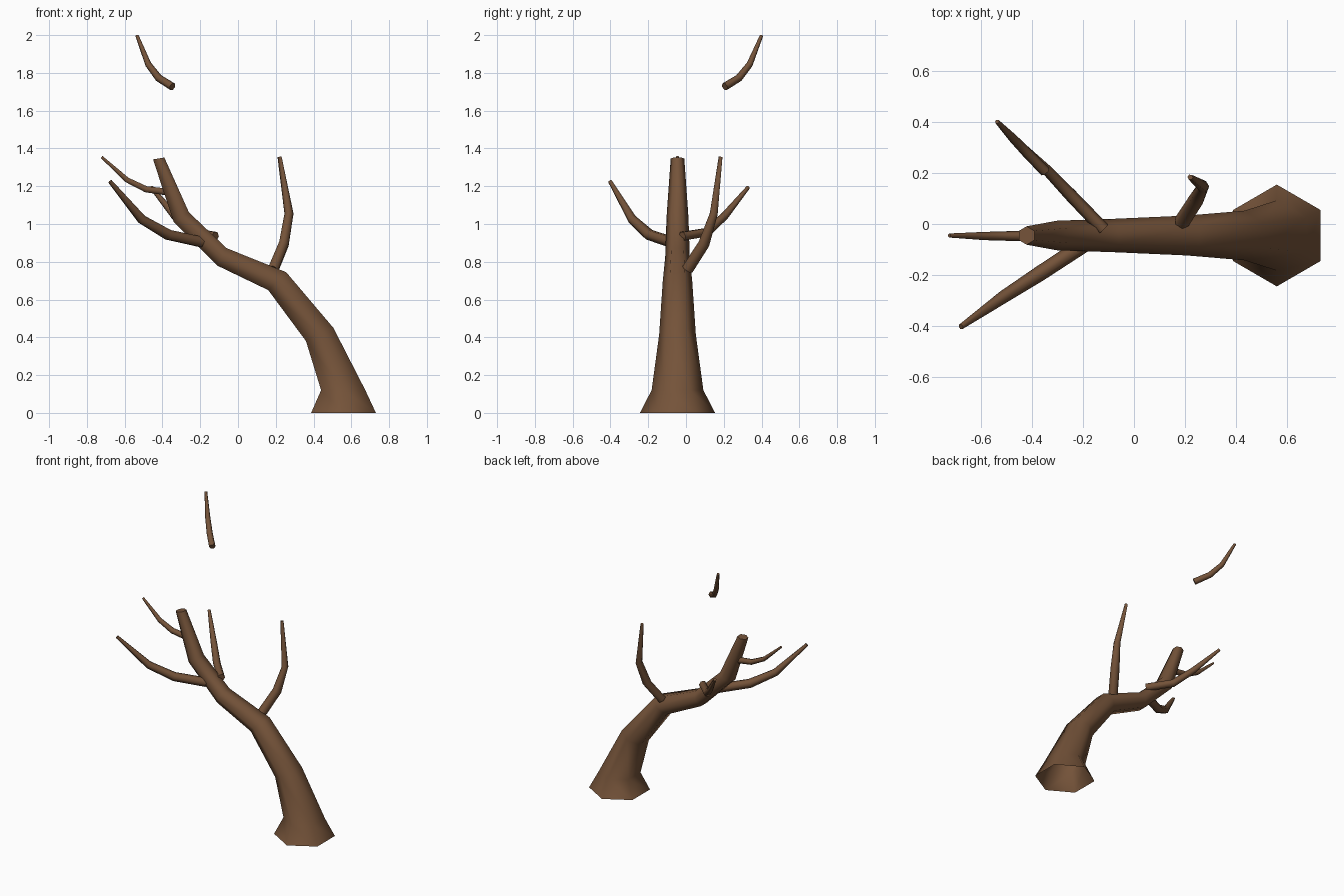
import bpy, bmesh, math
from mathutils import Vector

if "Cube" in bpy.data.objects:
    bpy.data.objects.remove(bpy.data.objects["Cube"])

bark = bpy.data.materials.new("brown bark")
bark.diffuse_color = (0.175, 0.086, 0.041, 1)
bark.use_nodes = True
bark.node_tree.nodes["Principled BSDF"].inputs["Base Color"].default_value = bark.diffuse_color


def loft(name, rings, cap_start, cap_end):
    """Skin six-sided rings; each ring is (centre, half axis u, half axis v)."""
    bm = bmesh.new()
    loops = []
    for c, u, v in rings:
        loops.append([bm.verts.new(c + u * math.sin(a) + v * math.cos(a))
                      for a in (math.tau * i / 6 for i in range(6))])
    for a, b in zip(loops, loops[1:]):
        for i in range(6):
            j = (i + 1) % 6
            bm.faces.new((a[i], a[j], b[j], b[i])).smooth = True
    if cap_start:
        bm.faces.new(loops[0][::-1])
    if cap_end:
        bm.faces.new(loops[-1])
    bmesh.ops.recalc_face_normals(bm, faces=bm.faces)
    me = bpy.data.meshes.new(name)
    bm.to_mesh(me)
    bm.free()
    me.materials.append(bark)
    ob = bpy.data.objects.new(name, me)
    bpy.context.collection.objects.link(ob)
    return ob


def branch(name, points, radii):
    """Tapering limb whose rings follow the bends of the path."""
    pts = [Vector(p) for p in points]
    rings = []
    for i, (p, r) in enumerate(zip(pts, radii)):
        before = (p - pts[i - 1]).normalized() if i else Vector()
        after = (pts[i + 1] - p).normalized() if i < len(pts) - 1 else Vector()
        t = (before + after).normalized()
        side = t.cross(Vector((0, 0, 1))).normalized()
        rings.append((p, side.cross(t) * r, side * r))
    return loft(name, rings, True, True)


# Trunk: left x, left z, right x, right z, half width in y; open underneath
MID_Y = -0.045
trunk = []
for lx, lz, rx, rz, w in [
        (0.387, 0.0, 0.73, 0.0, 0.199),
        (0.44, 0.12, 0.674, 0.12, 0.137),
        (0.36, 0.38, 0.505, 0.45, 0.097),
        (0.16, 0.65, 0.255, 0.745, 0.078),
        (-0.11, 0.78, -0.06, 0.872, 0.065),
        (-0.34, 1.01, -0.26, 1.062, 0.058),
        (-0.45, 1.342, -0.39, 1.352, 0.036)]:
    centre = Vector(((lx + rx) / 2, MID_Y, (lz + rz) / 2))
    # corners of the hexagon point along y, so widen the in-plane axis
    u = Vector((rx - lx, 0, rz - lz)) / 2 / math.sin(math.pi / 3)
    trunk.append((centre, u, Vector((0, w, 0))))
loft("trunk", trunk, False, True)

# Branches
branch("right_branch",
       [(0.187, 0.008, 0.76), (0.243, 0.095, 0.895),
        (0.27, 0.147, 1.055), (0.22, 0.183, 1.355)],
       (0.031, 0.03, 0.024, 0.011))
branch("front_branch",
       [(-0.195, -0.08, 0.905), (-0.37, -0.195, 0.943),
        (-0.51, -0.285, 1.025), (-0.677, -0.402, 1.225)],
       (0.031, 0.03, 0.025, 0.011))
branch("left_branch",
       [(-0.38, -0.047, 1.17), (-0.487, -0.047, 1.184),
        (-0.587, -0.047, 1.233), (-0.722, -0.045, 1.355)],
       (0.021, 0.019, 0.016, 0.008))
branch("back_branch",
       [(-0.12, -0.02, 0.935), (-0.245, 0.11, 0.957),
        (-0.335, 0.205, 1.043), (-0.46, 0.33, 1.195)],
       (0.026, 0.025, 0.021, 0.01))

# Detached twig floating above the tree
branch("floating_twig",
       [(-0.347, 0.205, 1.727), (-0.42, 0.28, 1.773),
        (-0.475, 0.337, 1.845), (-0.535, 0.4, 1.998)],
       (0.021, 0.02, 0.017, 0.009))
